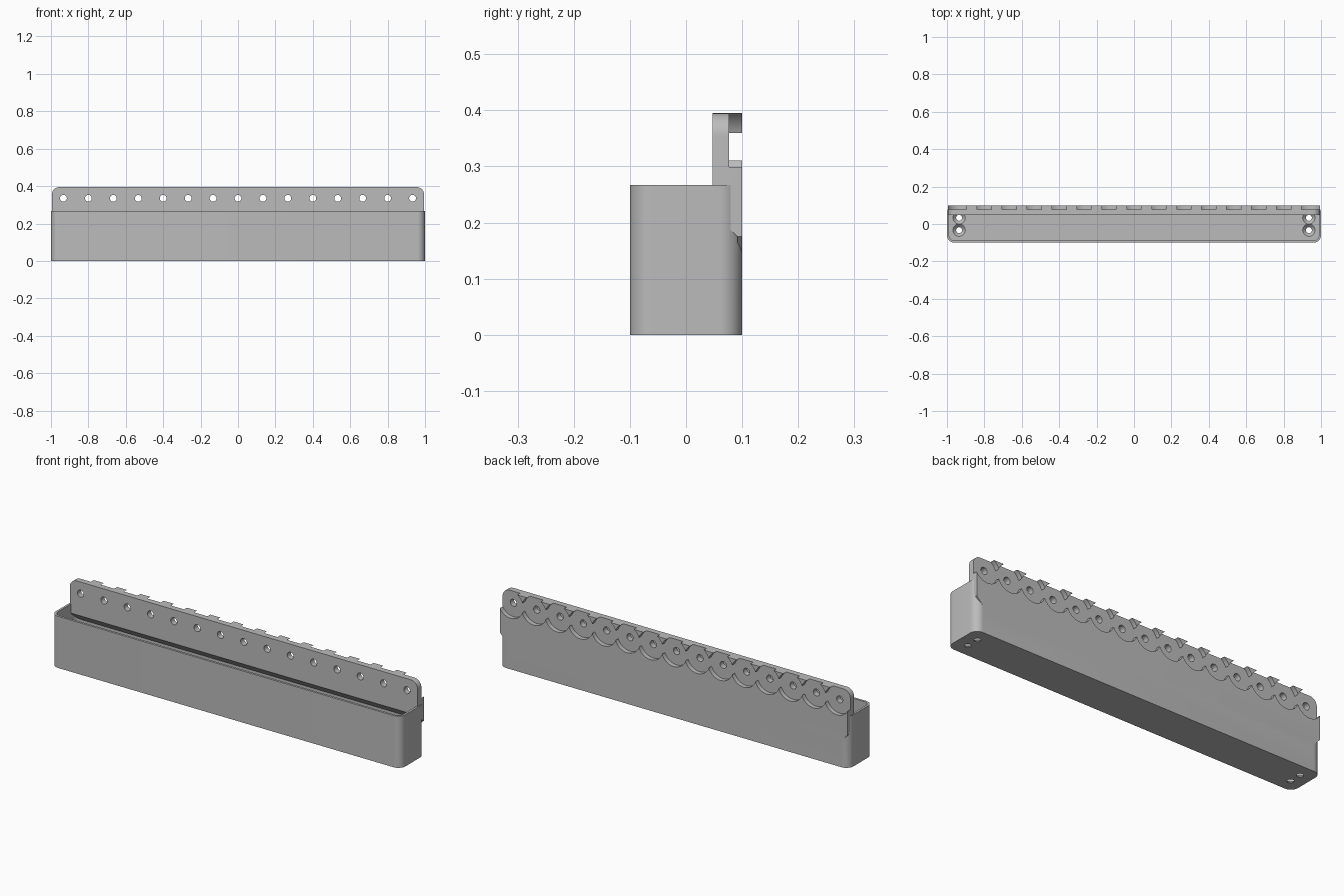
import bpy
import bmesh
from math import cos, sin, pi, radians
from mathutils import Vector

cube = bpy.data.objects.get("Cube")
if cube:
    bpy.data.objects.remove(cube, do_unlink=True)

WALL, FLOOR, RIM = 0.0115, 0.018, 0.267
PITCH, HOLE_Z = 2 / 15, 0.335

grey = bpy.data.materials.new("plain grey")
grey.use_nodes = True
grey.diffuse_color = (0.5, 0.5, 0.5, 1)
grey.node_tree.nodes["Principled BSDF"].inputs["Base Color"].default_value = (0.5, 0.5, 0.5, 1)


def finish(name, bm):
    bmesh.ops.recalc_face_normals(bm, faces=bm.faces)
    mesh = bpy.data.meshes.new(name)
    bm.to_mesh(mesh)
    bm.free()
    mesh.materials.append(grey)
    obj = bpy.data.objects.new(name, mesh)
    bpy.context.collection.objects.link(obj)
    return obj


def prism(name, points, depth):
    """Extrude a closed outline along the depth vector."""
    bm = bmesh.new()
    face = bm.faces.new([bm.verts.new(p) for p in points])
    ext = bmesh.ops.extrude_face_region(bm, geom=[face])
    verts = [g for g in ext["geom"] if isinstance(g, bmesh.types.BMVert)]
    bmesh.ops.translate(bm, verts=verts, vec=Vector(depth))
    # the first face stays as the near cap
    return finish(name, bm)


def arc(cx, cy, r, start, steps=10):
    return [(cx + r * cos(start + pi / 2 * i / steps),
             cy + r * sin(start + pi / 2 * i / steps)) for i in range(steps + 1)]


def rounded_box(name, hx, hy, r, z0, z1):
    pts = []
    for k, (sx, sy) in enumerate([(1, 1), (-1, 1), (-1, -1), (1, -1)]):
        pts += arc(sx * (hx - r), sy * (hy - r), r, k * pi / 2)
    return prism(name, [(x, y, z0) for x, y in pts], (0, 0, z1 - z0))


def lathes(name, profile, places, axis, steps=48):
    """Solid turnings of (radius, offset) pairs, one at each place."""
    bm = bmesh.new()
    for p in places:
        rings = []
        for r, h in profile:
            ring = []
            for i in range(steps):
                a = 2 * pi * i / steps
                u, v = r * cos(a), r * sin(a)
                co = (u, h, v) if axis == "Y" else (u, v, h)
                ring.append(bm.verts.new(Vector(p) + Vector(co)))
            rings.append(ring)
        bm.faces.new(rings[0])
        bm.faces.new(rings[-1])
        for a, b in zip(rings, rings[1:]):
            for i in range(steps):
                j = (i + 1) % steps
                bm.faces.new((a[i], a[j], b[j], b[i]))
    return finish(name, bm)


def combine(target, tool, operation):
    mod = target.modifiers.new("shape", "BOOLEAN")
    mod.operation, mod.solver, mod.object = operation, "EXACT", tool
    bpy.context.view_layer.update()
    bpy.context.view_layer.objects.active = target
    bpy.ops.object.modifier_apply(modifier=mod.name)
    bpy.data.objects.remove(tool, do_unlink=True)


# Open bin with rounded corners
tray = rounded_box("wall_bin", 1, 0.1, 0.04, 0, RIM)
cavity = rounded_box("cavity", 1 - WALL, 0.1 - WALL, 0.04 - WALL, FLOOR, RIM + 0.1)
combine(tray, cavity, "DIFFERENCE")

# Mounting plate: side section trimmed by a front outline
section = [(0.1, 0.395), (0.047, 0.395), (0.047, 0.22), (0.092, 0.175), (0.092, 0.12), (0.1, 0.12)]
plate = prism("back_plate", [(-1.1, y, z) for y, z in section], (2.2, 0, 0))
half = [(0.93, 0.11), (0.995, 0.175)] + arc(0.955, 0.355, 0.04, 0)
outline = half + [(-x, z) for x, z in reversed(half)]
trim = prism("plate_trim", [(x, 0, z) for x, z in outline], (0, 0.2, 0))
combine(plate, trim, "INTERSECT")
combine(tray, plate, "UNION")

# Round rear pockets with through holes, cut in two alternating sets
pocket = [(0.018, 0.02), (0.018, 0.077), (0.0712, 0.077), (0.0712, 0.13)]
for start in (0, 1):
    places = [((i - 7) * PITCH, 0, HOLE_Z) for i in range(start, 15, 2)]
    combine(tray, lathes("pockets", pocket, places, "Y"), "DIFFERENCE")

# Countersunk floor holes at both ends
sink = [(0.016, -0.02), (0.016, 0.001), (0.033, FLOOR), (0.033, FLOOR + 0.004)]
corners = [(x, y, 0) for x in (-0.935, 0.935) for y in (-0.033, 0.033)]
combine(tray, lathes("floor_holes", sink, corners, "Z"), "DIFFERENCE")

# Smooth the rounds, keep the edges crisp
bpy.ops.object.select_all(action="DESELECT")
tray.select_set(True)
bpy.context.view_layer.objects.active = tray
bpy.ops.object.shade_smooth_by_angle(angle=radians(30))
